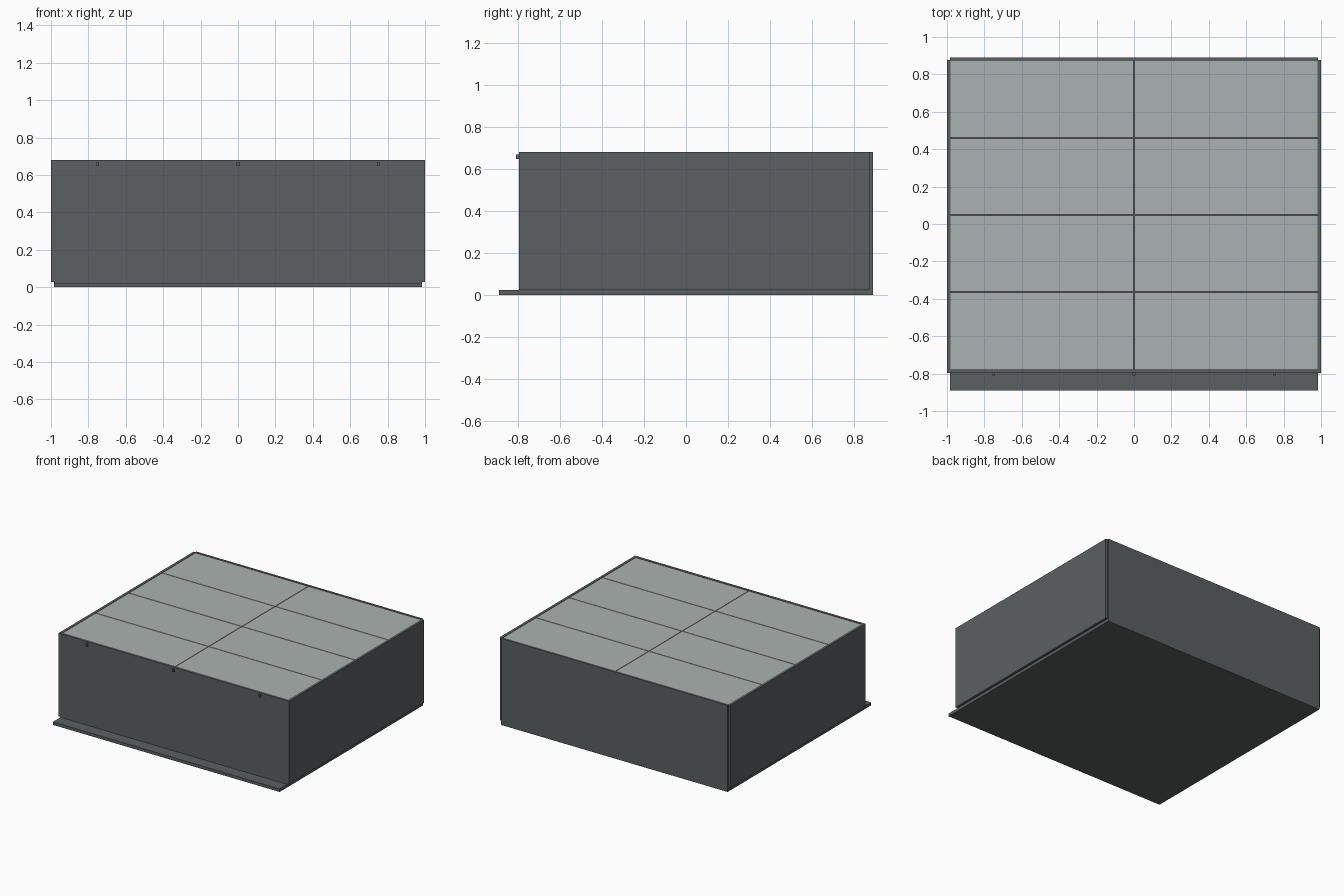
import bpy
import bmesh
from mathutils import Matrix, Vector

if "Cube" in bpy.data.objects:
    bpy.data.objects.remove(bpy.data.objects["Cube"])


def material(name, rgb):
    m = bpy.data.materials.new(name)
    m.diffuse_color = (*rgb, 1)
    m.use_nodes = True
    m.node_tree.nodes["Principled BSDF"].inputs["Base Color"].default_value = m.diffuse_color
    return m


dark = material("dark grey", (0.105, 0.115, 0.12))
pale = material("pale grey green", (0.41, 0.45, 0.44))


def box(name, x, y, z, mat):
    """Flat-faced box from (min, max) ranges."""
    lo, hi = Vector((x[0], y[0], z[0])), Vector((x[1], y[1], z[1]))
    bm = bmesh.new()
    bmesh.ops.create_cube(bm, size=1, matrix=Matrix.Translation((lo + hi) / 2)
                          @ Matrix.Diagonal((*(hi - lo), 1)))
    me = bpy.data.meshes.new(name)
    bm.to_mesh(me)
    bm.free()
    me.materials.append(mat)
    ob = bpy.data.objects.new(name, me)
    bpy.context.collection.objects.link(ob)
    return ob


TOP = 0.68

# base plate with front lip, and back panel reaching the floor
box("base_plate", (-0.985, 0.985), (-0.89, 0.877), (0, 0.023), dark)
box("back_panel", (-0.985, 0.985), (0.872, 0.89), (0, TOP), dark)

# front and side panels, raised slightly above the base
box("front_panel", (-0.98, 0.98), (-0.796, -0.776), (0.023, TOP), dark)
for side, s in (("left", -1), ("right", 1)):
    xs = sorted((s * 0.98, s * 1.0))
    box(side + "_panel", xs, (-0.796, 0.877), (0.027, TOP), dark)

# dark core seen through the seams of the top
box("core", (-0.98, 0.98), (-0.776, 0.872), (0.023, TOP - 0.012), dark)

# top tiles: two columns by four rows with hairline seams
x0, x1, y0, y1, gap = -0.98, 0.98, -0.776, 0.872, 0.0025
dx, dy = (x1 - x0) / 2, (y1 - y0) / 4
for i in range(2):
    for j in range(4):
        box(f"top_tile_{i}_{j}",
            (x0 + i * dx + (gap if i else 0), x0 + (i + 1) * dx - (0 if i else gap)),
            (y0 + j * dy + (gap if j else 0), y0 + (j + 1) * dy - (gap if j < 3 else 0)),
            (TOP - 0.014, TOP - 0.003), pale)

# three small pegs near the top of the front
for i, x in enumerate((-0.75, 0, 0.75)):
    box(f"front_peg_{i}", (x - 0.007, x + 0.007), (-0.81, -0.79), (0.647, 0.67), dark)
